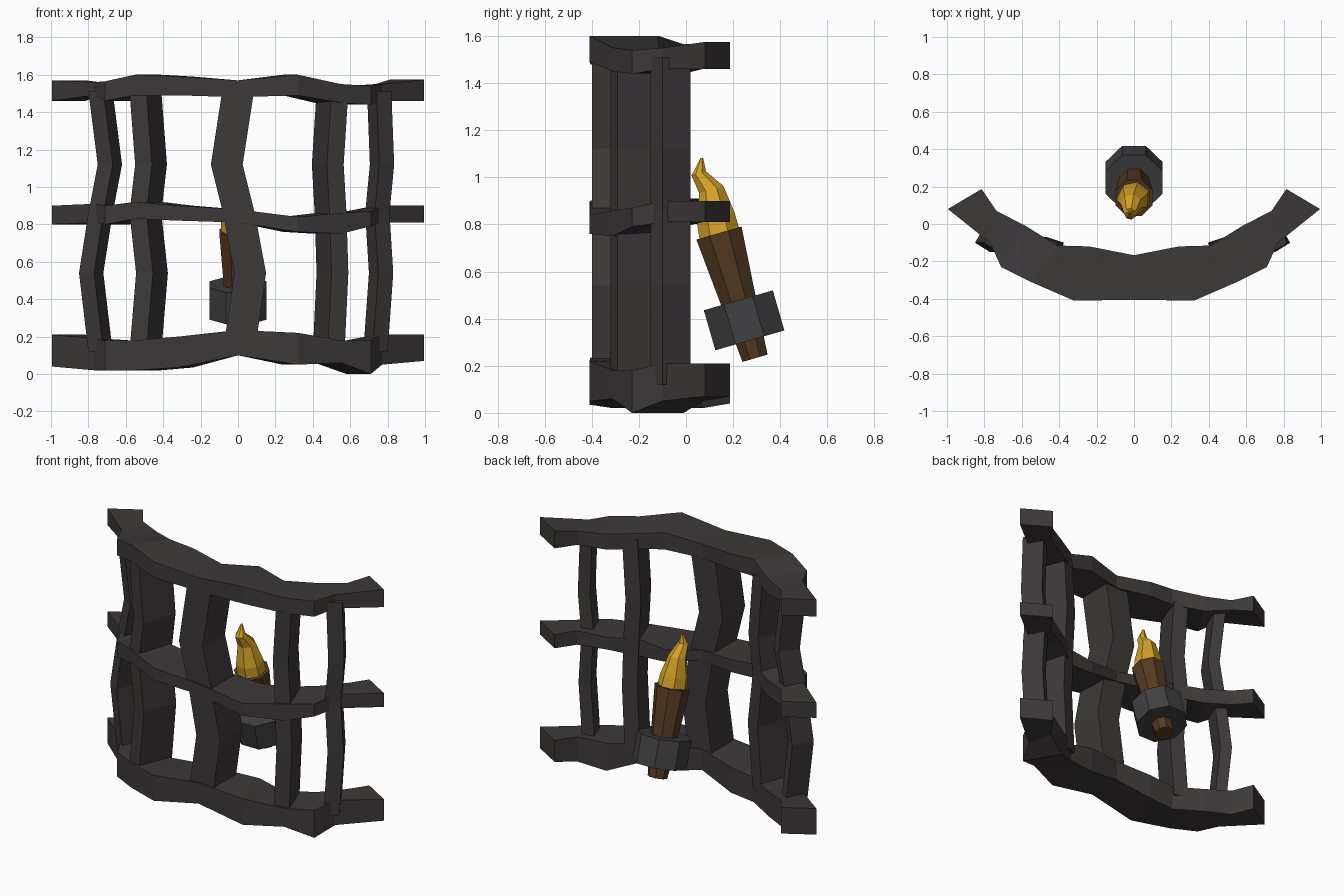
import bpy, bmesh, math
from mathutils import Vector

if "Cube" in bpy.data.objects:
    bpy.data.objects.remove(bpy.data.objects["Cube"])


def material(name, rgb):
    m = bpy.data.materials.new(name)
    m.diffuse_color = (*rgb, 1)
    m.use_nodes = True
    m.node_tree.nodes["Principled BSDF"].inputs["Base Color"].default_value = m.diffuse_color
    return m


IRON = material("dark_iron", (0.047, 0.041, 0.042))
RING = material("ring_iron", (0.052, 0.051, 0.054))
WOOD = material("wood", (0.09, 0.042, 0.016))
FIRE = material("fire", (0.66, 0.36, 0.02))


def loft(name, rings, mat):
    """Skin a list of equal-sized point rings and cap both ends."""
    bm = bmesh.new()
    vs = [[bm.verts.new(p) for p in r] for r in rings]
    n = len(vs[0])
    for a, b in zip(vs, vs[1:]):
        for i in range(n):
            j = (i + 1) % n
            bm.faces.new((a[i], a[j], b[j], b[i]))
    bm.faces.new(vs[0])
    bm.faces.new(vs[-1])
    bmesh.ops.recalc_face_normals(bm, faces=bm.faces)
    me = bpy.data.meshes.new(name)
    bm.to_mesh(me)
    bm.free()
    me.materials.append(mat)
    ob = bpy.data.objects.new(name, me)
    bpy.context.collection.objects.link(ob)
    return ob


# Bowed plan of the rails: outer x, y and inner x, y from the end to the middle
half = [(0.995, 0.08, 0.815, 0.187), (0.77, -0.10, 0.735, 0.07),
        (0.71, -0.23, 0.58, -0.01), (0.55, -0.31, 0.41, -0.115),
        (0.32, -0.41, 0.24, -0.12)]
plan = [(-a, b, -c, d) for a, b, c, d in half] + [(0, -0.405, 0, -0.167)] + half[::-1]

# Rails: uneven lower and upper heights at each station
rails = {
    "top_rail": ([1.46, 1.49, 1.46, 1.49, 1.49, 1.48, 1.49, 1.45, 1.44, 1.46, 1.46],
                 [1.57, 1.56, 1.565, 1.60, 1.59, 1.57, 1.60, 1.55, 1.54, 1.55, 1.575]),
    "middle_rail": ([0.80, 0.81, 0.80, 0.83, 0.82, 0.81, 0.76, 0.75, 0.79, 0.81, 0.81],
                    [0.90, 0.91, 0.90, 0.92, 0.90, 0.88, 0.84, 0.86, 0.87, 0.90, 0.90]),
    "bottom_rail": ([0.04, 0.02, 0.02, 0.02, 0.035, 0.10, 0.05, 0.06, 0.0, 0.05, 0.07],
                    [0.21, 0.19, 0.18, 0.18, 0.20, 0.235, 0.22, 0.18, 0.18, 0.21, 0.21]),
}
for name, (low, high) in rails.items():
    loft(name, [[(ox, oy, lo), (ix, iy, lo), (ix, iy, hi), (ox, oy, hi)]
                for (ox, oy, ix, iy), lo, hi in zip(plan, low, high)], IRON)

# Upright bars: plan corners swayed sideways at five heights
outer = [(0.80, -0.10), (0.72, -0.15), (0.67, -0.02), (0.73, 0.02)]
inner = [(0.58, -0.29), (0.49, -0.32), (0.41, -0.10), (0.50, -0.07)]
centre = [(-0.085, -0.40), (0.085, -0.40), (0.085, -0.17), (-0.085, -0.17)]
heights = [0.12, 0.54, 0.86, 1.12, 1.51]
bars = [("outer_bar_left", outer, -1, [0, -0.05, 0, 0.05, 0]),
        ("inner_bar_left", inner, -1, [0, 0.035, 0, 0.03, 0]),
        ("centre_bar", centre, 1, [0.005, 0.065, 0.005, -0.06, 0]),
        ("inner_bar_right", inner, 1, [-0.01, 0.01, 0, -0.015, 0.01]),
        ("outer_bar_right", outer, 1, [0, 0.03, 0.01, 0.035, 0.02])]
for name, corners, side, sway in bars:
    loft(name, [[(side * x + s, y, z) for x, y in corners]
                for z, s in zip(heights, sway)], IRON)

# Torch: axis leaning forward
base = Vector((0, 0.293, 0.232))
axis = Vector((0, -0.153, 0.531)).normalized()
side_x = Vector((1, 0, 0))
side_y = axis.cross(side_x)


def disc(t, r, n=8, dx=0, dy=0):
    c = base + axis * t + side_x * dx + side_y * dy
    return [c + side_x * (r * math.cos((i + 0.5) * 2 * math.pi / n))
            + side_y * (r * math.sin((i + 0.5) * 2 * math.pi / n)) for i in range(n)]


loft("torch_handle", [disc(0, 0.06), disc(0.553, 0.108)], WOOD)
loft("torch_ring", [disc(0.079, 0.165), disc(0.256, 0.165)], RING)

# Flame: shrinking, slightly wandering rings
loft("flame", [disc(0.54, 0.09, 7), disc(0.62, 0.085, 7, -0.005, 0.005),
               disc(0.74, 0.055, 7, -0.015, 0.02), disc(0.82, 0.033, 7, -0.02, -0.012),
               disc(0.88, 0.006, 7, -0.02, 0.018)], FIRE)
